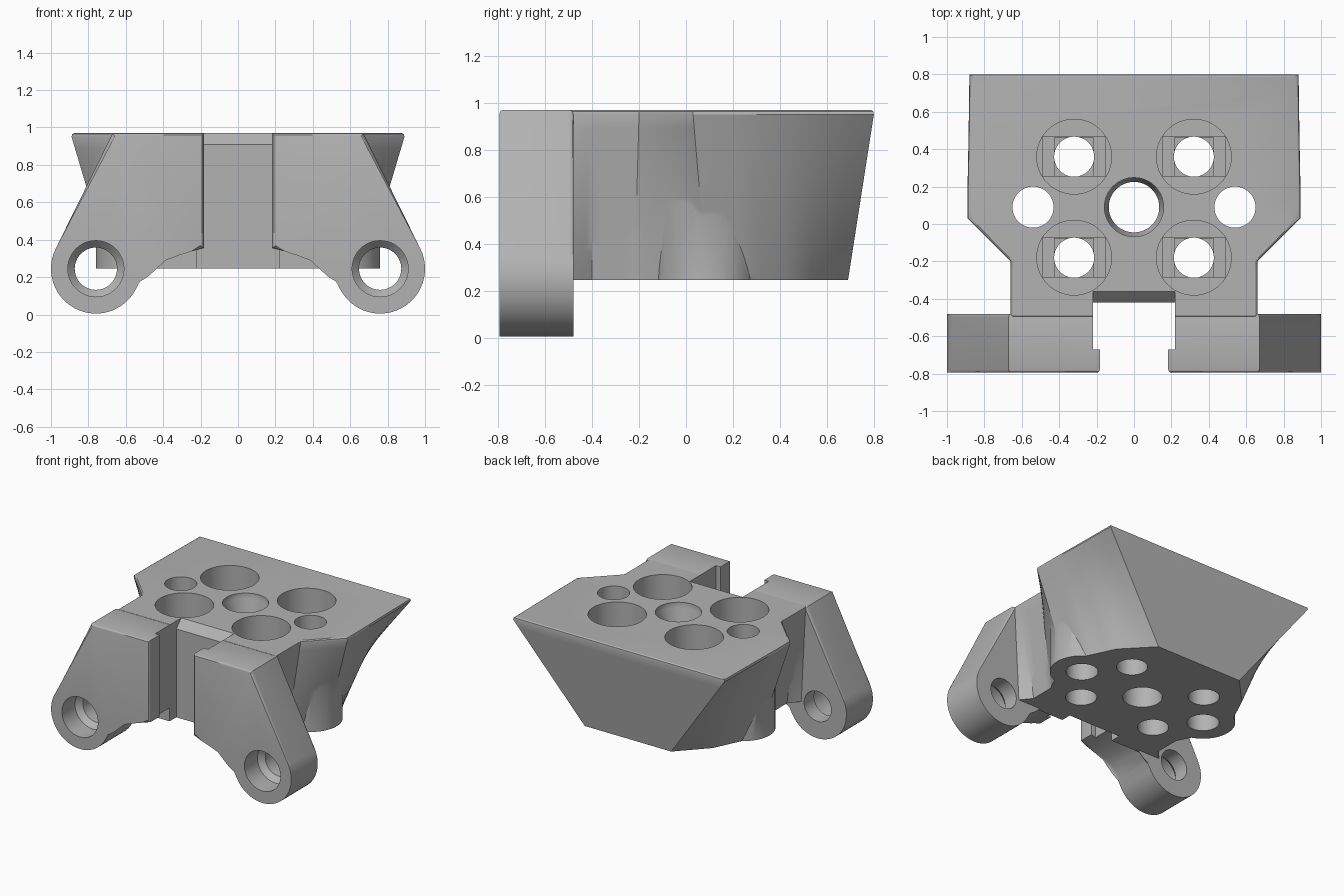
import bpy, bmesh, math
from mathutils import Vector

if "Cube" in bpy.data.objects:
    bpy.data.objects.remove(bpy.data.objects["Cube"])

TOP, BOT = 0.97, 0.245
grey = bpy.data.materials.new("light_grey")
grey.diffuse_color = (0.45, 0.45, 0.45, 1)
grey.use_nodes = True
grey.node_tree.nodes["Principled BSDF"].inputs["Base Color"].default_value = grey.diffuse_color


def finish(name, bm):
    bmesh.ops.recalc_face_normals(bm, faces=bm.faces)
    me = bpy.data.meshes.new(name)
    bm.to_mesh(me)
    bm.free()
    me.materials.append(grey)
    ob = bpy.data.objects.new(name, me)
    bpy.context.collection.objects.link(ob)
    return ob


def loft(name, rings, bevel_y=None):
    """Skin equal-length closed rings and cap both ends."""
    bm = bmesh.new()
    vs = [[bm.verts.new(p) for p in r] for r in rings]
    n = len(rings[0])
    for a, b in zip(vs, vs[1:]):
        for i in range(n):
            j = (i + 1) % n
            bm.faces.new((a[i], a[j], b[j], b[i]))
    bm.faces.new(vs[0])
    bm.faces.new(vs[-1])
    if bevel_y:
        edges = [e for e in bm.edges
                 if abs(e.verts[0].co.y - e.verts[1].co.y) < 1e-5]
        bmesh.ops.bevel(bm, geom=edges, offset=bevel_y, segments=3,
                        profile=0.5, affect='EDGES', clamp_overlap=True)
    return finish(name, bm)


def lathe(name, centre, prof, axis='z', n=48):
    """Stack of circles: prof holds (position along axis, radius)."""
    rings = []
    for h, r in prof:
        ring = []
        for k in range(n):
            c, s = r * math.cos(math.tau * k / n), r * math.sin(math.tau * k / n)
            ring.append((centre[0] + c, centre[1] + s, h) if axis == 'z'
                        else (centre[0] + c, h, centre[1] + s))
        rings.append(ring)
    return loft(name, rings)


def box(name, x, y, hx, hy, z0, z1):
    sq = [(-1, -1), (1, -1), (1, 1), (-1, 1)]
    return loft(name, [[(x + a * hx, y + b * hy, z) for a, b in sq] for z in (z0, z1)])


def boolean(target, other, op):
    m = target.modifiers.new("bool", 'BOOLEAN')
    m.operation, m.solver, m.object = op, 'EXACT', other
    bpy.context.view_layer.objects.active = target
    bpy.ops.object.modifier_apply(modifier=m.name)
    bpy.data.objects.remove(other)


# --- main block: wide top outline lofted down to a narrower base
top = [(.88, .8), (.885, .45), (.89, .2), (.89, .03), (.74, -.12), (.66, -.2), (.66, -.4), (.66, -.5)]
base = [(.36, .69), (.56, .48), (.66, .27), (.68, .09), (.62, -.1), (.56, -.22), (.56, -.4), (.64, -.5)]


def dense(keys, n=4):
    half = []
    for a, b in zip(keys, keys[1:]):
        half += [tuple(Vector(a).lerp(Vector(b), k / n)) for k in range(n)]
    half.append(keys[-1])
    return half + [(-x, y) for x, y in reversed(half)]


T, B = dense(top), dense(base)
rings = [[(x * .982, y * .985, TOP) for x, y in T],
         [(x * .996, y * .997, TOP - .006) for x, y in T]]
steps = 12
for k in range(steps + 1):
    t = k / steps
    z = (TOP - .02) * (1 - t) + BOT * t
    rings.append([(a[0] * (1 - t) + b[0] * t, a[1] * (1 - t) + b[1] * t, z)
                  for a, b in zip(T, B)])
block = loft("mount_block", rings)

# --- round bosses around the side holes
for s in (-1, 1):
    boolean(block, lathe("side_boss", (s * .54, .09), [(BOT, .22), (.7, .22)]), 'UNION')

# --- front plates with round lugs
LX, LZ, LR = .76, .245, .24
d = Vector((.67 - LX, TOP - LZ))
ang = math.atan2(d.y, d.x) - math.acos(LR / d.length)      # tangent point on lug
end = math.radians(-150)
prof = [(.183, TOP), (.67, TOP)]
prof += [(LX + LR * math.cos(ang + (end - ang) * k / 28),
          LZ + LR * math.sin(ang + (end - ang) * k / 28)) for k in range(29)]
prof += [(.525, .175), (.495, .215), (.45, .255), (.39, .288), (.32, .315), (.25, .338), (.183, .355)]
for s in (-1, 1):
    plate = loft("lug_plate", [[(s * x, y, z) for x, z in prof] for y in (-.795, -.48)],
                 bevel_y=.018)
    boolean(block, plate, 'UNION')

# --- front slot, wider behind the lips, chamfered at its top rear edge
yz = [(-.67, -.1), (-.67, 1.1), (-.23, 1.1), (-.42, .91), (-.42, -.1)]
boolean(block, loft("slot_cut", [[(x, y, z) for y, z in yz] for x in (-.22, .22)]), 'DIFFERENCE')

# --- lug holes with a counterbore from the front
for s in (-1, 1):
    boolean(block, lathe("lug_hole", (s * LX, LZ),
                         [(-1, .15), (-.64, .15), (-.60, .113), (-.3, .113)], 'y'), 'DIFFERENCE')

# --- centre hole with a countersunk rim, and plain side holes
boolean(block, lathe("centre_hole", (0, .09),
                     [(1.1, .158), (.93, .158), (.89, .135), (.1, .135)]), 'DIFFERENCE')
for s in (-1, 1):
    boolean(block, lathe("side_hole", (s * .54, .09), [(1.1, .11), (.1, .11)]), 'DIFFERENCE')

# --- four deep screw pockets with stepped floors
FLOOR = .45
for s in (-1, 1):
    for y in (.36, -.18):
        x = s * .32
        boolean(block, lathe("screw_pocket", (x, y),
                             [(1.1, .2), (FLOOR, .2), (FLOOR - .001, .107), (.1, .107)]), 'DIFFERENCE')
        boolean(block, box("floor_slot", x, y, .168, .104, FLOOR - .02, FLOOR + .1), 'DIFFERENCE')
        boolean(block, box("floor_square", x, y, .104, .1035, FLOOR - .04, FLOOR + .1), 'DIFFERENCE')

# --- smooth shading with sharp edges kept
bpy.ops.object.select_all(action='DESELECT')
block.select_set(True)
bpy.context.view_layer.objects.active = block
bpy.ops.object.shade_smooth_by_angle(angle=math.radians(30))
